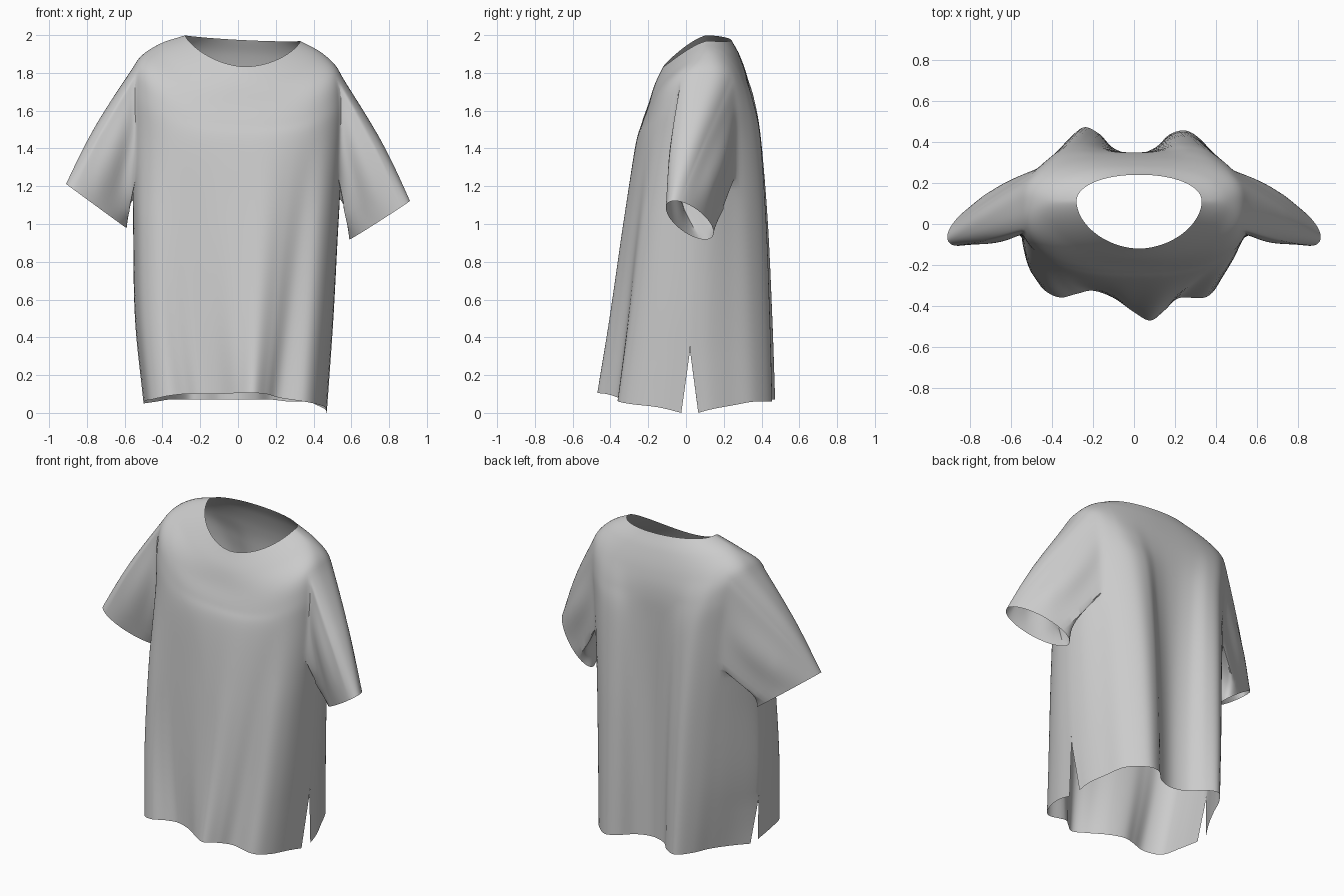
import bpy, bmesh
from math import sin, cos, pi
from mathutils import Vector as V

if "Cube" in bpy.data.objects:
    bpy.data.objects.remove(bpy.data.objects["Cube"])

M, SUB = 80, 8            # columns per panel, rows between key rings
SLIT = 0.33

# Draped hem outlines: right side -> back -> left side, then left -> front -> right
HEM_BACK = [(.47,.02,.0), (.46,.12,.02), (.42,.24,.04), (.37,.36,.06), (.27,.45,.06),
            (.18,.44,.07), (.1,.37,.07), (0,.34,.07), (-.1,.37,.07), (-.17,.44,.07),
            (-.25,.47,.07), (-.32,.39,.07), (-.37,.28,.07), (-.43,.15,.06), (-.5,.02,.05)]
HEM_FRONT = [(-.5,.02,.05), (-.49,-.15,.065), (-.46,-.29,.07), (-.37,-.355,.09),
             (-.28,-.34,.1), (-.2,-.325,.1), (-.1,-.36,.1), (0,-.43,.105), (.08,-.47,.105),
             (.15,-.42,.1), (.22,-.36,.08), (.35,-.355,.06), (.42,-.27,.045), (.46,-.13,.03),
             (.47,.02,.0)]

# Key rings: cx, half x, side y, front y, back y, z side/front/back, fold weight side/front/back
RINGS = [
    (.025, .305, .11, -.12, .24, 1.985, 1.835, 1.975, 0, 0, 0),
    (.01, .44, .11, -.165, .285, 1.925, 1.74, 1.89, 0, 0, 0),
    (0, .54, .10, -.20, .325, 1.83, 1.63, 1.77, 0, 0, .06),
    (0, .565, .09, -.235, .35, 1.68, 1.53, 1.64, 0, 0, .3),
    (0, .56, .08, -.26, .36, 1.45, 1.40, 1.45, 0, .06, .6),
    (-.01, .575, .05, -.26, .36, 1.0, 1.0, 1.0, .35, .36, .85),
    (-.03, .60, .03, -.26, .36, .5, .5, .5, .65, .7, .97)]


def spline(pts, t):
    """Catmull-Rom through pts, t in 0..len-1"""
    n = len(pts) - 1
    i = min(int(t), n - 1)
    f = t - i
    b, c = V(pts[i]), V(pts[i + 1])
    a = V(pts[i - 1]) if i > 0 else b * 2 - c
    d = V(pts[i + 2]) if i + 2 <= n else c * 2 - b
    return 0.5 * (2*b + (c - a)*f + (2*a - 5*b + 4*c - d)*f*f + (3*b - a - 3*c + d)*f**3)


def column(panel, j):
    """Key points from neck to hem for one column of a panel"""
    a = pi * j / M
    s, c = abs(sin(a)), cos(a)
    if j in (0, M):
        s = 0.0
    sx = 1 if panel == 0 else -1
    hem = HEM_BACK if panel == 0 else HEM_FRONT
    h = spline(hem, j / M * (len(hem) - 1))
    keys = []
    for n, (cx, hx, yc, yf, yb, zs, zf, zb, ws, wf, wb) in enumerate(RINGS):
        if panel == 0:
            e = 2 / (2.1 if n == 0 else 2.4 if n == 1 else 2.7)
        else:
            e = 2 / (1.85 if n == 0 else 2.1 if n == 1 else 2.6)
        ye, ze, we = (yb, zb, wb) if panel == 0 else (yf, zf, wf)
        x = cx + sx * hx * (1 if c > 0 else -1) * abs(c) ** e
        y = yc + (ye - yc) * s ** e
        z = zs + (ze - zs) * s ** (1.5 if n < 2 else 2)
        if n < 4:
            z -= .05 * x
        w = ws + (we - ws) * s
        keys.append(V((x + (h.x - x) * w, y + (h.y - y) * w, z)))
    keys.append(h)
    return keys, s


bm = bmesh.new()
ROWS = len(RINGS) * SUB
R0, R1, KF, KB = 2 * SUB + 1, 5 * SUB - 4, 8, 14      # armhole block
grid = [[[None] * (M + 1) for _ in range(ROWS + 1)] for _ in (0, 1)]

# Body panels, sharing side seams above the slits
for p in (0, 1):
    for j in range(M + 1):
        keys, s = column(p, j)
        for r in range(ROWS + 1):
            co = spline(keys, r / SUB)
            gap = max(0, (SLIT - co.z) / SLIT)
            if p == 1 and j in (0, M) and gap == 0:
                grid[1][r][j] = grid[0][r][M - j]
                continue
            co.y += (.045 if p == 0 else -.045) * gap * (1 - s) ** 3
            grid[p][r][j] = bm.verts.new(co)


def in_armhole(p, r, j):
    if not R0 <= r < R1:
        return False
    k = KB if p == 0 else KF
    return j < k or j >= M - k


for p in (0, 1):
    for r in range(ROWS):
        for j in range(M):
            if not in_armhole(p, r, j):
                g = grid[p]
                bm.faces.new((g[r][j], g[r + 1][j], g[r + 1][j + 1], g[r][j + 1]))


def vert_at(r, k):
    k %= 2 * M
    return grid[k // M][r][k % M]


def sleeve(kc, sgn, centre, major, minor, levels=20):
    """Loft from the armhole edge to the cuff ellipse"""
    path = [(R0, o) for o in range(0, KB)] + [(r, KB) for r in range(R0, R1)]
    path += [(R1, o) for o in range(KB, -KF, -1)] + [(r, -KF) for r in range(R1, R0, -1)]
    path += [(R0, o) for o in range(-KF, 0)]
    loop = [vert_at(r, kc + sgn * o) for r, o in path]
    n = len(loop)
    start = [v.co.copy() for v in loop]
    mid = sum(start, V()) / n
    dist = [0.0]
    for i in range(n):
        dist.append(dist[-1] + (start[(i + 1) % n] - start[i]).length)
    half = dist[path.index((R1, 0))]
    angle = [pi * d / half if d < half else pi + pi * (d - half) / (dist[n] - half)
             for d in dist]
    prev = loop
    for l in range(1, levels + 1):
        t = l / levels
        axis = mid.lerp(centre, t)
        ring = []
        for i in range(n):
            th = angle[i]
            co = start[i].lerp(centre + major * cos(th) + minor * sin(th), t)
            out = (co - axis).normalized()
            top = (1 + cos(th)) / 2
            co += out * sin(pi * t) * (.025 * top + .012 * sin(5 * th + 1) * sin(th) ** 2)
            ring.append(bm.verts.new(co))
        for i in range(n):
            k = (i + 1) % n
            bm.faces.new((prev[i], prev[k], ring[k], ring[i]))
        prev = ring


# Sleeves
sleeve(0, 1, V((.75, .02, 1.02)), V((.155, -.105, .098)), V((.04, .07, .03)))
sleeve(M, -1, V((-.75, .02, 1.095)), V((-.155, -.105, .113)), V((-.04, .07, .03)))

# Drop stray armhole vertices and soften the sleeve joins
bmesh.ops.delete(bm, geom=[v for v in bm.verts if not v.link_faces], context='VERTS')
soft = [v for v in bm.verts if .4 < abs(v.co.x) < .72 and v.co.z > 1.08 and not v.is_boundary]
for _ in range(4):
    bmesh.ops.smooth_vert(bm, verts=soft, factor=.5,
                          use_axis_x=True, use_axis_y=True, use_axis_z=True)
bmesh.ops.recalc_face_normals(bm, faces=bm.faces[:])

mesh = bpy.data.meshes.new("shirt")
bm.to_mesh(mesh)
bm.free()
shirt = bpy.data.objects.new("shirt", mesh)
bpy.context.collection.objects.link(shirt)
bpy.context.view_layer.objects.active = shirt
shirt.select_set(True)
bpy.ops.object.shade_smooth_by_angle()
